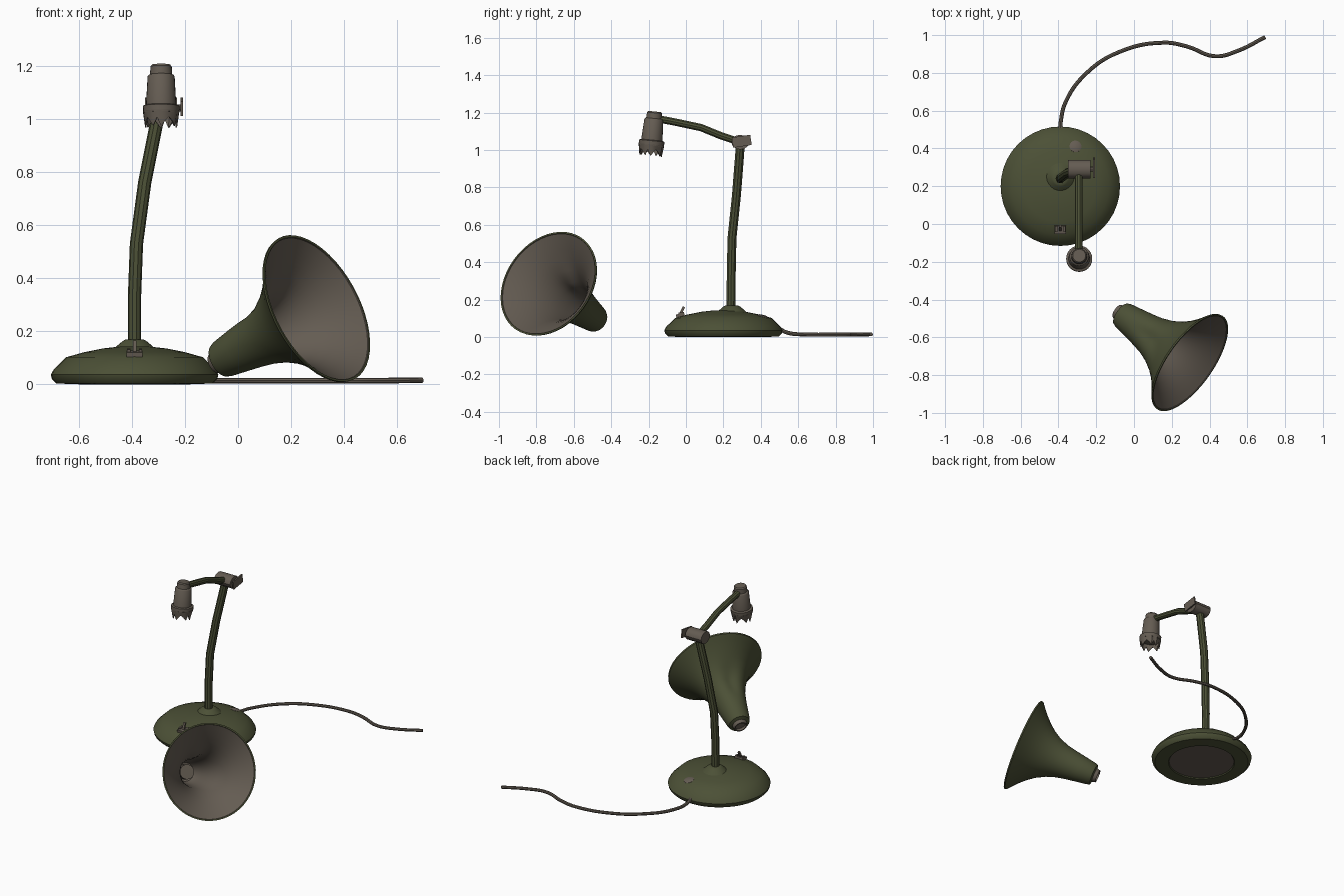
import bpy, bmesh, math
from mathutils import Vector, Matrix

if "Cube" in bpy.data.objects:
    bpy.data.objects.remove(bpy.data.objects["Cube"])


def mat(name, c):
    m = bpy.data.materials.new(name)
    m.diffuse_color = (*c, 1)
    m.use_nodes = True
    m.node_tree.nodes["Principled BSDF"].inputs["Base Color"].default_value = m.diffuse_color
    return m


GREEN = mat("olive enamel", (0.072, 0.081, 0.037))
GREY = mat("warm grey metal", (0.128, 0.107, 0.085))


def finish(name, bm, mats, angle=35, recalc=True):
    if recalc:
        bmesh.ops.recalc_face_normals(bm, faces=bm.faces[:])
    me = bpy.data.meshes.new(name)
    bm.to_mesh(me)
    bm.free()
    for m in mats:
        me.materials.append(m)
    ob = bpy.data.objects.new(name, me)
    bpy.context.collection.objects.link(ob)
    bpy.ops.object.select_all(action='DESELECT')
    ob.select_set(True)
    bpy.context.view_layer.objects.active = ob
    bpy.ops.object.shade_smooth_by_angle(angle=math.radians(angle))
    return ob


def place(origin, axis):
    """Matrix moving local z onto the given axis at the origin."""
    q = Vector((0, 0, 1)).rotation_difference(Vector(axis).normalized())
    return Matrix.Translation(origin) @ q.to_matrix().to_4x4()


def lathe(name, prof, origin, axis=(0, 0, 1), mats=(GREEN,), n=40, warp=None,
          rule=None, closed=False, angle=35):
    """Spin (radius, height) points; open ends are capped unless closed."""
    bm = bmesh.new()
    M = place(origin, axis)
    rings = []
    for i, (r, h) in enumerate(prof):
        ring = []
        for k in range(n):
            a = 2 * math.pi * k / n
            p = M @ Vector((r * math.cos(a), r * math.sin(a), h))
            if warp:
                p = warp(p, i, k)
            ring.append(bm.verts.new(p))
        rings.append(ring)
    m = len(rings)
    for i in range(m if closed else m - 1):
        A, B = rings[i], rings[(i + 1) % m]
        for k in range(n):
            f = bm.faces.new((A[k], A[(k + 1) % n], B[(k + 1) % n], B[k]))
            f.material_index = rule(i) if rule else 0
    if not closed:
        for ring in (rings[0], rings[-1]):
            f = bm.faces.new(ring)
            f.material_index = rule(-1) if rule and ring is rings[0] else 0
    return finish(name, bm, mats, angle)


def tube(name, pts, r, m, kind='POLY', res=3):
    cu = bpy.data.curves.new(name, 'CURVE')
    cu.dimensions = '3D'
    cu.bevel_depth, cu.bevel_resolution, cu.use_fill_caps = r, res, True
    cu.resolution_u = 6
    sp = cu.splines.new(kind)
    if kind == 'BEZIER':
        sp.bezier_points.add(len(pts) - 1)
        for b, p in zip(sp.bezier_points, pts):
            b.co = p
            b.handle_left_type = b.handle_right_type = 'AUTO'
    else:
        sp.points.add(len(pts) - 1)
        for b, p in zip(sp.points, pts):
            b.co = (*p, 1)
    cu.materials.append(m)
    ob = bpy.data.objects.new(name, cu)
    bpy.context.collection.objects.link(ob)
    bpy.ops.object.select_all(action='DESELECT')
    ob.select_set(True)
    bpy.context.view_layer.objects.active = ob
    bpy.ops.object.convert(target='MESH')
    bpy.ops.object.shade_smooth_by_angle(angle=math.radians(35))


def box(name, c, size, m, tilt=0):
    bm = bmesh.new()
    M = Matrix.Translation(c) @ Matrix.Rotation(tilt, 4, 'X') @ Matrix.Diagonal((*size, 1))
    bmesh.ops.create_cube(bm, size=1, matrix=M)
    finish(name, bm, (m,))


# Base, with a grey pad set into the underside
lathe("base", [(0.205, 0.006), (0.21, 0.0), (0.295, 0.003), (0.312, 0.02), (0.316, 0.036),
               (0.305, 0.056), (0.258, 0.102), (0.19, 0.121), (0.12, 0.135), (0.05, 0.143)],
      (-0.39, 0.2, 0), mats=(GREEN, GREY), rule=lambda i: 1 if i < 0 else 0)
lathe("stem_collar", [(0.085, 0.128), (0.065, 0.146), (0.046, 0.162), (0.036, 0.168), (0.02, 0.168)],
      (-0.39, 0.245, 0), n=24)

# Switch and small button on the base
box("switch_plate", (-0.39, -0.03, 0.113), (0.06, 0.045, 0.022), GREY, 0.15)
for s in (-1, 1):
    box("switch_post", (-0.39 + s * 0.022, -0.025, 0.122), (0.012, 0.03, 0.022), GREY, 0.15)
box("switch_lever", (-0.39, -0.023, 0.138), (0.013, 0.013, 0.055), GREY, -0.45)
lathe("base_button", [(0.032, -0.012), (0.032, 0.004), (0.02, 0.009)],
      (-0.31, 0.41, 0.108), (0.1, 0.27, 1), (GREY,), n=16)

# Bent stem and arm
tube("stem", [(-0.39, 0.24, 0.13), (-0.39, 0.242, 0.34), (-0.383, 0.246, 0.53),
              (-0.352, 0.27, 0.76), (-0.308, 0.287, 0.98), (-0.298, 0.29, 1.03)], 0.025, GREEN)
tube("arm", [(-0.293, 0.28, 1.045), (-0.293, 0.19, 1.075), (-0.293, 0.08, 1.12),
             (-0.293, -0.06, 1.15), (-0.293, -0.15, 1.167)], 0.0205, GREEN)

# Elbow joint with wing screw
lathe("elbow_joint", [(0.048, -0.06), (0.048, 0.06)], (-0.29, 0.29, 1.042), (1, 0, 0), (GREY,), n=12,
      warp=lambda p, i, k: Vector((p.x, p.y, 1.042 + (p.z - 1.042) * 0.82)))
lathe("elbow_screw", [(0.014, 0), (0.014, 0.04)], (-0.25, 0.29, 1.042), (1, 0, 0), (GREY,), n=10)
box("wing_screw", (-0.212, 0.298, 1.047), (0.009, 0.1, 0.055), GREY, 0.15)

# Lamp holder, slightly tilted, with a jagged broken collar
AX = (0, 0.1, 1)
FOOT = (-0.29, -0.188, 1.0)
lathe("lamp_holder", [(0.04, 0.02), (0.068, 0.024), (0.069, 0.05), (0.057, 0.054), (0.051, 0.162),
                      (0.047, 0.168), (0.042, 0.17), (0.04, 0.2), (0.034, 0.207)],
      FOOT, AX, (GREY,), n=24)
DROP = [-0.012, 0.0, 0.02, 0.004, -0.014, 0.018]


def jag(p, i, k):
    if i in (1, 2):
        p = p + Vector((0, 0, DROP[k % 6] * 1.3 + 0.006 * math.sin(k * 2.1)))
    return p


lathe("broken_collar", [(0.069, 0.03), (0.06, -0.016), (0.055, -0.016), (0.062, 0.03)],
      FOOT, AX, (GREY,), n=24, warp=jag, closed=True)

# Fallen lampshade: flared bell with grey lining and a dent
C = Vector((0.298, -0.735, 0.286))
BACK = Vector((-0.745, 0.527, -0.40)).normalized()
DENT = Vector((-0.4, 0.1, 0.9))
DENT = (DENT - BACK * DENT.dot(BACK)).normalized()


def dent(p, i, k):
    d = p - C
    t = d.dot(BACK)
    rad = d - BACK * t
    ang = rad.angle(DENT)
    f = 0.26 * math.exp(-((t - 0.22) / 0.075) ** 2 - (ang / 0.45) ** 2)
    return p - rad * f


outer = [(0.302, 0), (0.3, 0.009), (0.272, 0.032), (0.235, 0.065), (0.197, 0.105), (0.163, 0.15),
         (0.13, 0.21), (0.109, 0.27), (0.096, 0.33), (0.086, 0.39), (0.073, 0.47), (0.066, 0.488), (0.045, 0.495)]
inner = [(max(r - 0.008, 0.038), h - 0.005) for r, h in reversed(outer[1:])] + [(0.293, 0.0)]
NO = len(outer)
lathe("lampshade", outer + inner, C, BACK, (GREEN, GREY), n=48, warp=dent, closed=True,
      rule=lambda i: 1 if NO - 1 <= i < NO + len(inner) - 1 else 0)
lathe("shade_fitting", [(0.034, 0.44), (0.046, 0.44), (0.046, 0.498), (0.04, 0.517), (0.033, 0.517), (0.034, 0.5)],
      C, BACK, (GREY,), n=24)

# Power cable lying on the ground
tube("power_cable", [(-0.39, 0.49, 0.05), (-0.388, 0.54, 0.024), (-0.36, 0.65, 0.014), (-0.25, 0.8, 0.014),
                     (-0.08, 0.91, 0.014), (0.16, 0.96, 0.014), (0.28, 0.94, 0.014), (0.43, 0.888, 0.014),
                     (0.55, 0.917, 0.014), (0.695, 0.99, 0.015)], 0.0105, GREY, 'BEZIER', 2)
